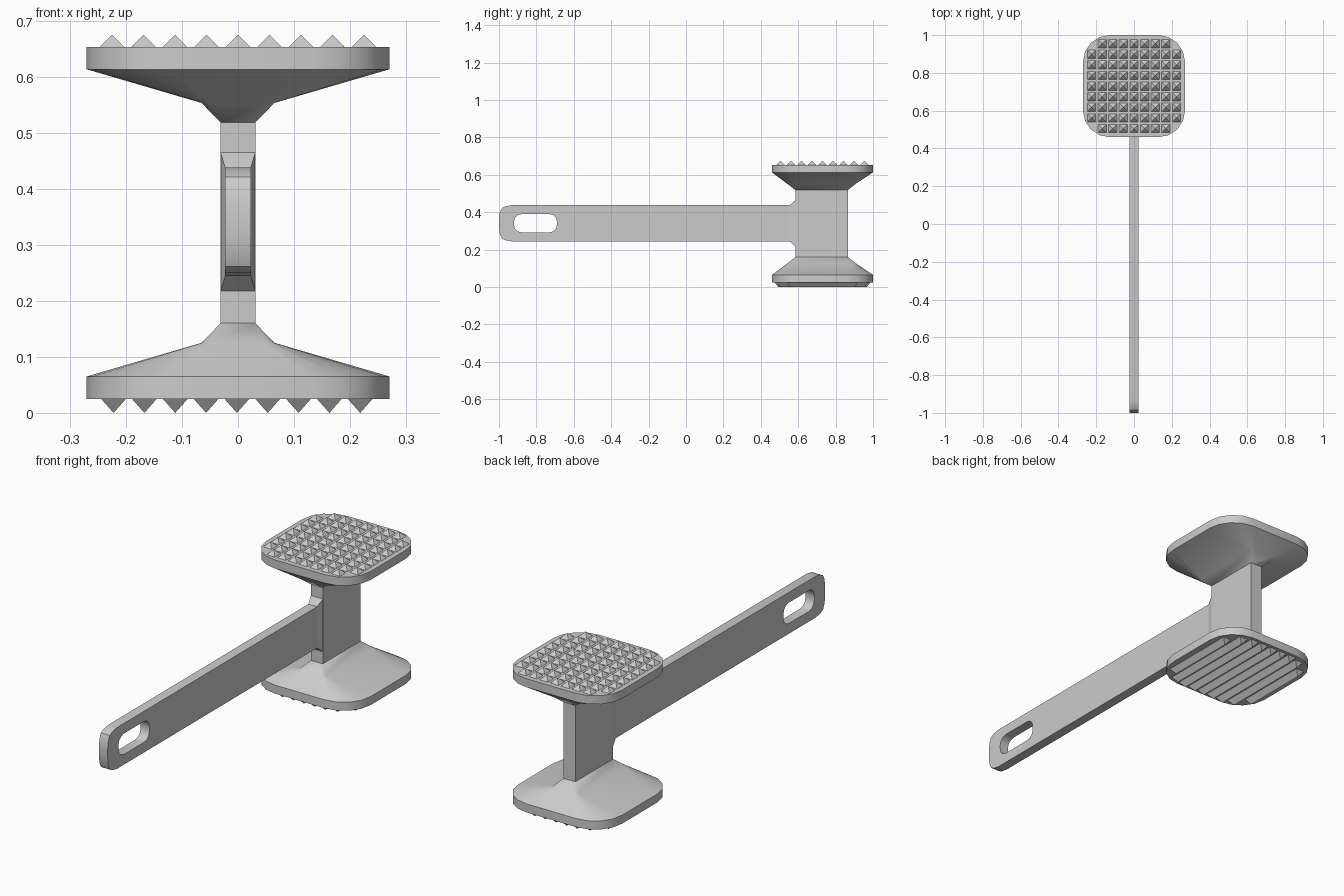
import bpy, bmesh, math
from mathutils import Vector

cube = bpy.data.objects.get("Cube")
if cube:
    bpy.data.objects.remove(cube)

steel = bpy.data.materials.new("brushed grey metal")
steel.use_nodes = True
GREY = (0.6, 0.6, 0.6, 1)
steel.diffuse_color = GREY
steel.node_tree.nodes["Principled BSDF"].inputs["Base Color"].default_value = GREY

HEAD_Y = 0.73      # centre of the head
HALF, RADIUS = 0.27, 0.14
PITCH = 0.0562     # spacing of the teeth


def finish(name, bm, smooth=True):
    bmesh.ops.remove_doubles(bm, verts=bm.verts, dist=0.0002)
    bmesh.ops.recalc_face_normals(bm, faces=bm.faces)
    mesh = bpy.data.meshes.new(name)
    bm.to_mesh(mesh)
    bm.free()
    obj = bpy.data.objects.new(name, mesh)
    bpy.context.collection.objects.link(obj)
    mesh.materials.append(steel)
    if smooth:
        bpy.ops.object.select_all(action="DESELECT")
        obj.select_set(True)
        bpy.context.view_layer.objects.active = obj
        bpy.ops.object.shade_smooth_by_angle(angle=math.radians(32))
    return obj


def rounded(hx, hy, r, steps=4):
    """Rounded rectangle outline, counter-clockwise."""
    points = []
    for q, (sx, sy) in enumerate([(1, 1), (-1, 1), (-1, -1), (1, -1)]):
        for i in range(steps + 1):
            a = math.pi / 2 * (q + i / steps)
            points.append((sx * (hx - r) + r * math.cos(a),
                           sy * (hy - r) + r * math.sin(a)))
    return points


def loft(bm, rings):
    rows = [[bm.verts.new(p) for p in ring] for ring in rings]
    n = len(rows[0])
    for low, high in zip(rows, rows[1:]):
        for i in range(n):
            j = (i + 1) % n
            bm.faces.new((low[i], low[j], high[j], high[i]))
    bm.faces.new(rows[0][::-1])
    bm.faces.new(rows[-1])


# Head: two plates, flared necks and a slim column in one shell
half_profile = [  # z, half width, half depth, corner radius
    (0.025, HALF, HALF, RADIUS),
    (0.065, HALF, HALF, RADIUS),
    (0.125, 0.065, 0.185, 0.015),
    (0.16, 0.031, 0.14, 0.0),
]
profile = half_profile + [(0.678 - z, *rest) for z, *rest in reversed(half_profile)]
bm = bmesh.new()
loft(bm, [[(x, y + HEAD_Y - (0.005 if r < 0.1 else 0), z) for x, y in rounded(hx, hy, r)]
          for z, hx, hy, r in profile])
finish("head", bm)

# Pyramid teeth on the top plate, without the four corners
bm = bmesh.new()
for i in range(-4, 5):
    for j in range(-4, 5):
        if abs(i) == 4 and abs(j) == 4:
            continue
        cx, cy, h = i * PITCH, HEAD_Y + j * PITCH, 0.023
        base = [bm.verts.new((cx + a * h, cy + b * h, 0.652))
                for a, b in [(-1, -1), (1, -1), (1, 1), (-1, 1)]]
        tip = bm.verts.new((cx, cy, 0.675))
        for k in range(4):
            bm.faces.new((base[k], base[(k + 1) % 4], tip))
        bm.faces.new(base[::-1])
finish("pyramid_teeth", bm, smooth=False)

# Long ridges under the bottom plate, trimmed to its outline
bm = bmesh.new()
for i in range(-4, 5):
    cx, h = i * 0.055 - 0.002, 0.023
    inset, r = HALF - 0.013, RADIUS - 0.013
    over = min(r, max(0, abs(cx) + h - (inset - r)))
    reach = inset - r + math.sqrt(r * r - over * over)
    base = [bm.verts.new((cx + a * h, HEAD_Y + b * reach, 0.026))
            for a, b in [(-1, -1), (1, -1), (1, 1), (-1, 1)]]
    tips = [bm.verts.new((cx, HEAD_Y + b * (reach - 0.02), 0)) for b in (-1, 1)]
    bm.faces.new(base)
    bm.faces.new((base[0], base[1], tips[0]))
    bm.faces.new((base[2], base[3], tips[1]))
    bm.faces.new((base[1], base[2], tips[1], tips[0]))
    bm.faces.new((base[3], base[0], tips[0], tips[1]))
finish("bottom_ridges", bm, smooth=False)

# Handle: flat bar with a rounded end and a hanging slot
MID_Z, BAR, THICK = 0.341, 0.097, 0.023
end = [(-0.93, BAR), (-0.965, 0.091), (-0.985, 0.08), (-0.996, 0.055), (-1.0, 0.02)]
outline = [(0.56, BAR)] + end + [(y, -z) for y, z in reversed(end)] + [(0.56, -BAR)]
slot = [(y - 0.805, z) for y, z in rounded(0.115, 0.049, 0.04, steps=3)]
curve = bpy.data.curves.new("handle_outline", "CURVE")
curve.dimensions = "2D"
curve.fill_mode = "BOTH"
curve.extrude = THICK
for points in (outline, slot):
    spline = curve.splines.new("POLY")
    spline.points.add(len(points) - 1)
    for p, (y, z) in zip(spline.points, points):
        p.co = (y, z, 0, 1)
    spline.use_cyclic_u = True
helper = bpy.data.objects.new("handle_outline", curve)
bpy.context.collection.objects.link(helper)
bpy.context.view_layer.update()
bar = helper.evaluated_get(bpy.context.evaluated_depsgraph_get()).to_mesh()
bm = bmesh.new()
bm.from_mesh(bar)
bpy.data.objects.remove(helper)
for v in bm.verts:
    v.co = Vector((v.co.z, v.co.x, v.co.y + MID_Z))
finish("handle", bm)

# Flared joint between handle and column
bm = bmesh.new()
loft(bm, [[(sx * w, y, MID_Z + sz * h) for sx, sz in [(-1, -1), (1, -1), (1, 1), (-1, 1)]]
          for y, w, h in [(0.555, THICK, BAR), (0.586, 0.031, 0.124)]])
finish("handle_joint", bm)
